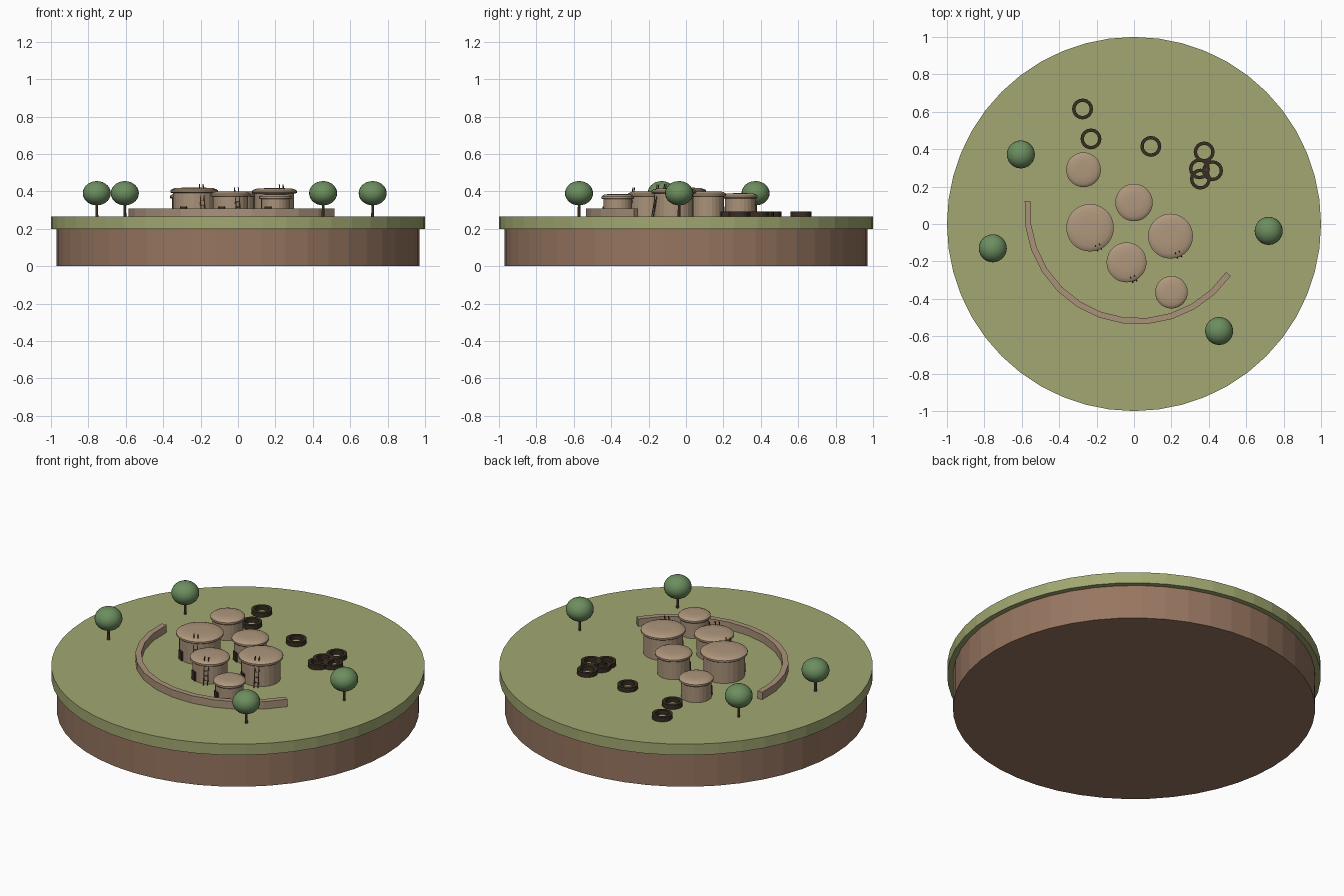
import bpy, bmesh, math
from mathutils import Vector, Matrix

if "Cube" in bpy.data.objects:
    bpy.data.objects.remove(bpy.data.objects["Cube"], do_unlink=True)


def material(name, r, g, b):
    m = bpy.data.materials.new(name)
    m.use_nodes = True
    m.diffuse_color = (r, g, b, 1)
    m.node_tree.nodes["Principled BSDF"].inputs["Base Color"].default_value = (r, g, b, 1)
    return m


GRASS = material("grass green", 0.36, 0.39, 0.165)
SOIL = material("soil brown", 0.31, 0.18, 0.118)
CLAY = material("clay wall", 0.40, 0.29, 0.195)
ROOF = material("roof clay", 0.43, 0.31, 0.205)
LEAF = material("leaf green", 0.15, 0.27, 0.115)
WOOD = material("wood brown", 0.13, 0.075, 0.045)
DARK = material("dark stone", 0.04, 0.026, 0.016)

GROUND = 0.265


def finish(bm, name, mat, smooth=None):
    bmesh.ops.recalc_face_normals(bm, faces=bm.faces)
    mesh = bpy.data.meshes.new(name)
    bm.to_mesh(mesh)
    bm.free()
    mesh.materials.append(mat)
    obj = bpy.data.objects.new(name, mesh)
    bpy.context.collection.objects.link(obj)
    if smooth:
        bpy.ops.object.select_all(action="DESELECT")
        obj.select_set(True)
        bpy.context.view_layer.objects.active = obj
        bpy.ops.object.shade_smooth_by_angle(angle=math.radians(smooth))
    return obj


def lathe(name, profile, mat, x=0, y=0, sides=24, closed=False, smooth=None):
    """Spin (radius, z) points around a vertical axis; open profiles get flat caps."""
    bm = bmesh.new()
    rings = [[bm.verts.new((x + r * math.cos(math.tau * i / sides),
                            y + r * math.sin(math.tau * i / sides), z))
              for i in range(sides)] for r, z in profile]
    pairs = list(zip(rings, rings[1:]))
    if closed:
        pairs.append((rings[-1], rings[0]))
    for low, high in pairs:
        for i in range(sides):
            j = (i + 1) % sides
            bm.faces.new((low[i], low[j], high[j], high[i]))
    if not closed:
        bm.faces.new(rings[0])
        bm.faces.new(rings[-1])
    return finish(bm, name, mat, smooth)


def add_box(bm, center, size, turn):
    bmesh.ops.create_cube(bm, size=1, matrix=Matrix.Translation(center)
                          @ Matrix.Rotation(turn, 4, "Z") @ Matrix.Diagonal((*size, 1)))


def add_rod(bm, a, b, radius):
    d = b - a
    bmesh.ops.create_cone(bm, cap_ends=True, segments=6, radius1=radius, radius2=radius,
                          depth=d.length, matrix=Matrix.Translation((a + b) / 2)
                          @ d.to_track_quat("Z", "Y").to_matrix().to_4x4())


# Ground slab
lathe("soil_base", [(0.97, 0), (0.97, 0.2)], SOIL, sides=48)
lathe("grass_top", [(1, 0.2), (1, GROUND)], GRASS, sides=48)


# Round huts with overhanging low roofs, doors and ladders
def hut(n, x, y, r, top, ladder):
    wall = r * 0.88
    lathe(f"hut_wall_{n}", [(wall, GROUND), (wall, top - 0.02)], CLAY, x, y)
    lathe(f"hut_roof_{n}", [(r * 0.96, top - 0.028), (r, top - 0.024), (r, top - 0.014),
                            (r * 0.93, top - 0.008), (r * 0.78, top - 0.002),
                            (r * 0.4, top)], ROOF, x, y, sides=28, smooth=35)
    turn = math.radians(240)
    out = Vector((math.cos(turn), math.sin(turn), 0))
    bm = bmesh.new()
    add_box(bm, Vector((x, y, GROUND + 0.027)) + out * (wall - 0.002), (0.014, 0.038, 0.054), turn)
    finish(bm, f"hut_door_{n}", DARK)
    if ladder:
        turn = math.radians(-67)
        out = Vector((math.cos(turn), math.sin(turn), 0))
        side = Vector((-out.y, out.x, 0)) * 0.011
        foot = Vector((x, y, GROUND)) + out * (wall + 0.018)
        tip = Vector((x, y, top + 0.02)) + out * (wall - 0.014)
        bm = bmesh.new()
        for s in (-side, side):
            add_rod(bm, foot + s, tip + s, 0.003)
        for k in range(1, 6):
            p = foot.lerp(tip, k / 6)
            add_rod(bm, p - side, p + side, 0.002)
        finish(bm, f"ladder_{n}", WOOD)


HUTS = [(-0.235, -0.02, 0.127, 0.42, True), (0, 0.115, 0.1, 0.4, False),
        (0.195, -0.065, 0.12, 0.417, True), (-0.04, -0.205, 0.107, 0.4, True),
        (0.2, -0.365, 0.087, 0.386, False), (-0.27, 0.29, 0.093, 0.39, False)]
for n, h in enumerate(HUTS, 1):
    hut(n, *h)

# Curved boundary wall made of straight blocks
bm = bmesh.new()
start, end, count, radius = math.radians(175), math.radians(325), 12, 0.587
step = (end - start) / count
for k in range(count):
    a = start + (k + 0.5) * step
    add_box(bm, Vector((0.02 + radius * math.cos(a), 0.07 + radius * math.sin(a), GROUND + 0.022)),
            (0.032, radius * step * 1.03, 0.044), a)
finish(bm, "boundary_wall", CLAY)

# Low stone rings
RINGS = [(-0.275, 0.615), (-0.23, 0.455), (0.09, 0.415), (0.375, 0.385),
         (0.35, 0.295), (0.42, 0.285), (0.355, 0.24)]
for n, (x, y) in enumerate(RINGS, 1):
    lathe(f"stone_ring_{n}", [(0.056, GROUND), (0.056, 0.291), (0.038, 0.291), (0.038, GROUND)],
          DARK, x, y, sides=16, closed=True)

# Trees
for n, (x, y) in enumerate([(-0.605, 0.372), (-0.755, -0.13), (0.72, -0.037), (0.455, -0.572)], 1):
    lathe(f"tree_trunk_{n}", [(0.008, GROUND), (0.006, 0.35)], WOOD, x, y, sides=8)
    bm = bmesh.new()
    bmesh.ops.create_uvsphere(bm, u_segments=24, v_segments=14, radius=1,
                              matrix=Matrix.Translation((x, y, 0.39))
                              @ Matrix.Diagonal((0.075, 0.075, 0.065, 1)))
    finish(bm, f"tree_crown_{n}", LEAF, smooth=60)
